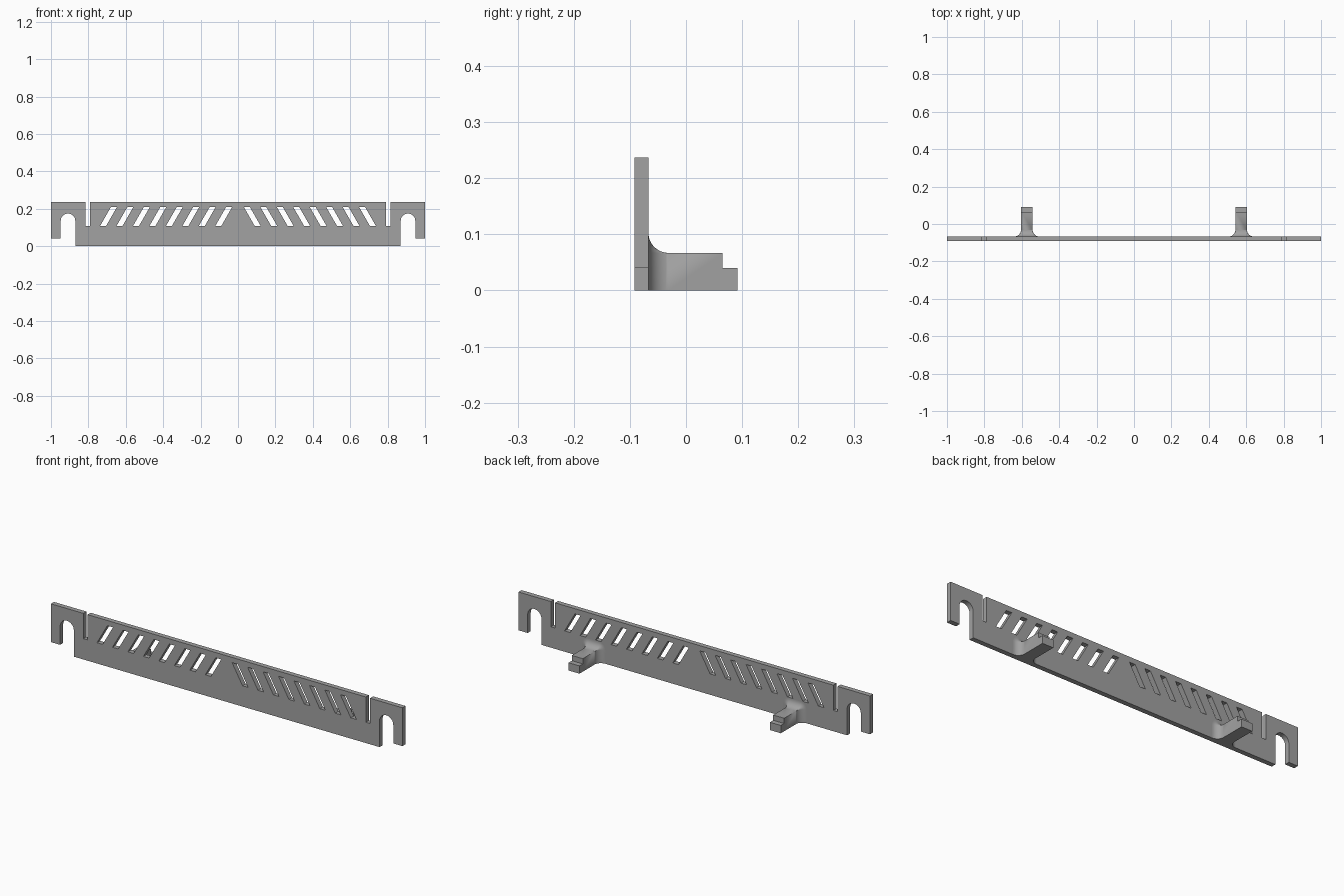
import bpy, bmesh, math
from mathutils import Vector

cube = bpy.data.objects.get("Cube")
if cube:
    bpy.data.objects.remove(cube)

grey = bpy.data.materials.new("plain grey")
grey.use_nodes = True
COLOUR = (0.36, 0.36, 0.36, 1)
grey.diffuse_color = COLOUR
grey.node_tree.nodes["Principled BSDF"].inputs["Base Color"].default_value = COLOUR

FRONT, BACK, TIP = -0.092, -0.067, 0.092
TOP = 0.237


def finish(obj):
    """Give an object its material and crease-aware smooth shading."""
    obj.data.materials.clear()
    obj.data.materials.append(grey)
    for other in bpy.context.selected_objects:
        other.select_set(False)
    obj.select_set(True)
    bpy.context.view_layer.objects.active = obj
    bpy.ops.object.shade_smooth_by_angle(angle=math.radians(30))


def mirrored(points):
    return [(-x, z) for x, z in reversed(points)]


# Right half of the plate outline: hooked end, arched slot and narrow notch
arch_x, arch_z, arch_r = 0.909, 0.135, 0.039
arch = [(arch_x + arch_r * math.cos(math.pi - math.pi * i / 16),
         arch_z + arch_r * math.sin(math.pi * i / 16)) for i in range(17)]
half = [(0.87, 0)] + arch + [
    (0.948, 0.04), (1, 0.04), (1, TOP), (0.816, TOP),
    (0.816, 0.107), (0.792, 0.107), (0.792, TOP)]
outlines = [half + mirrored(half)]

# Slanted vents, leaning outward to inward on each side
for i in range(8):
    x = 0.738 - 0.088 * i
    vent = [(x, 0.107), (x - 0.032, 0.107), (x - 0.091, 0.21), (x - 0.059, 0.21)]
    outlines += [vent, mirrored(vent)]

# Plate: filled outline with holes, thickened
curve = bpy.data.curves.new("plate", "CURVE")
curve.dimensions = "2D"
curve.fill_mode = "BOTH"
curve.extrude = (BACK - FRONT) / 2
for outline in outlines:
    spline = curve.splines.new("POLY")
    spline.points.add(len(outline) - 1)
    for point, (x, z) in zip(spline.points, outline):
        point.co = (x, z, 0, 1)
    spline.use_cyclic_u = True
plate = bpy.data.objects.new("plate", curve)
bpy.context.collection.objects.link(plate)
plate.rotation_euler.x = math.pi / 2
plate.location.y = (FRONT + BACK) / 2
for other in bpy.context.selected_objects:
    other.select_set(False)
plate.select_set(True)
bpy.context.view_layer.objects.active = plate
bpy.ops.object.convert(target="MESH")
plate = bpy.context.view_layer.objects.active
bm = bmesh.new()
bm.from_mesh(plate.data)
bmesh.ops.remove_doubles(bm, verts=bm.verts, dist=1e-5)
bmesh.ops.recalc_face_normals(bm, faces=bm.faces)
bm.to_mesh(plate.data)
bm.free()
finish(plate)


def arm_section(bm, y, flare):
    """Upright arch section, widened by the flare with rounded top corners."""
    hw, height = 0.031, 0.067
    pts = [(hw + flare, 0)]
    for start, side in ((0, 1), (90, -1)):
        for k in range(7):
            a = math.radians(start + 15 * k)
            pts.append((side * hw + flare * math.cos(a), height + flare * math.sin(a)))
    pts.append((-hw - flare, 0))
    return [bm.verts.new((x, y, z)) for x, z in pts]


def make_arm(name, x):
    bm = bmesh.new()
    radius, steps, step_y = 0.036, 12, 0.065
    rings = []
    # Concave flare where the arm meets the plate
    for i in range(steps + 1):
        a = math.pi / 2 * i / steps
        rings.append(arm_section(bm, BACK + radius * (1 - math.cos(a)),
                                 radius * (1 - math.sin(a))))
    rings.append(arm_section(bm, step_y, 0))
    for r0, r1 in zip(rings, rings[1:]):
        n = len(r0)
        for k in range(n):
            m = (k + 1) % n
            bm.faces.new((r0[k], r0[m], r1[m], r1[k]))
    bm.faces.new(rings[-1])
    bmesh.ops.remove_doubles(bm, verts=bm.verts, dist=1e-5)
    # Lower step at the tip
    tip = bmesh.ops.create_cube(bm, size=1)["verts"]
    for v in tip:
        v.co = Vector((v.co.x * 0.062,
                       (step_y + TIP) / 2 + v.co.y * (TIP - step_y),
                       0.02 + v.co.z * 0.04))
    bmesh.ops.recalc_face_normals(bm, faces=bm.faces)
    mesh = bpy.data.meshes.new(name)
    bm.to_mesh(mesh)
    bm.free()
    arm = bpy.data.objects.new(name, mesh)
    arm.location.x = x
    bpy.context.collection.objects.link(arm)
    finish(arm)


make_arm("left_arm", 0.573)
make_arm("right_arm", -0.573)
